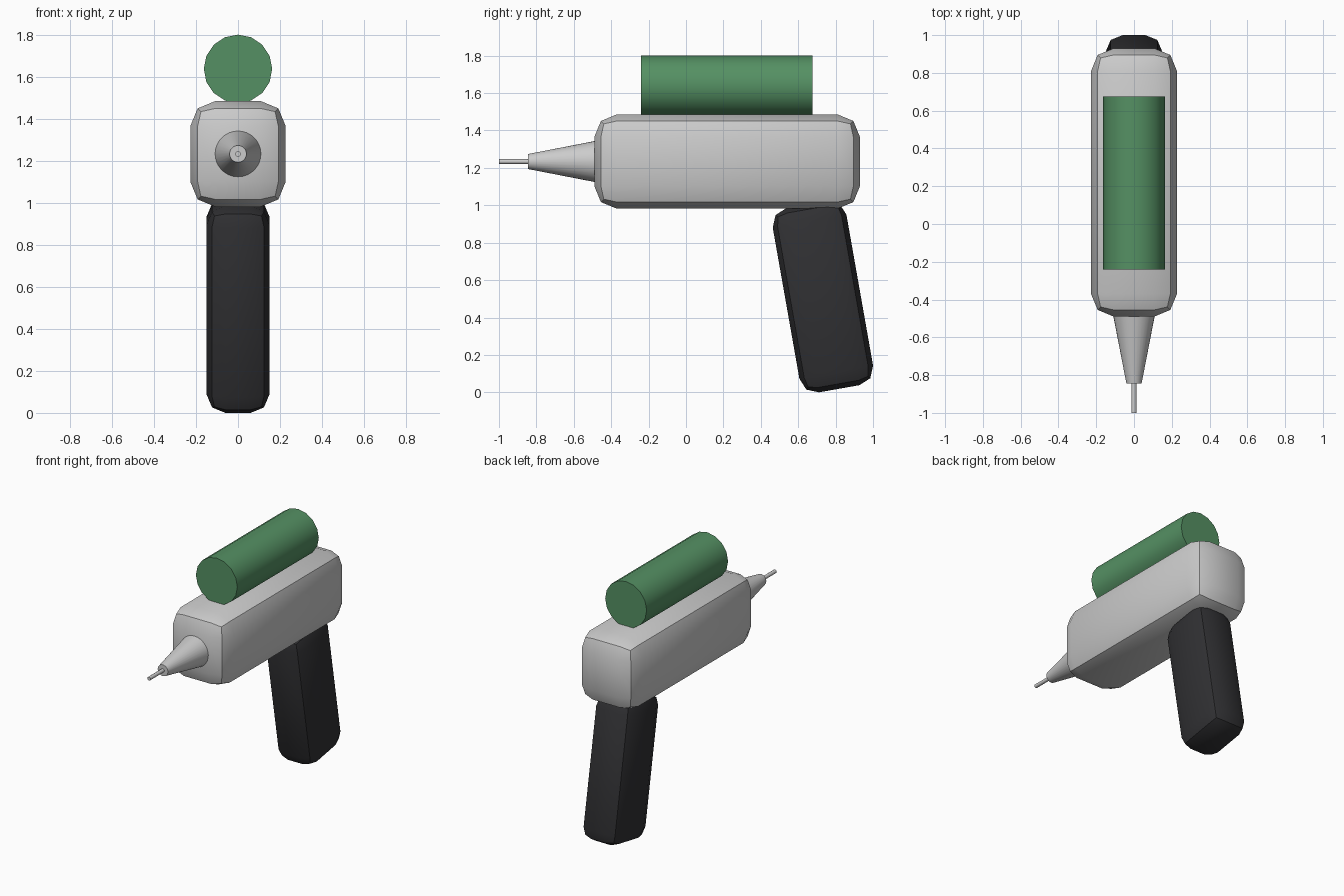
import bpy
from math import radians, pi

if "Cube" in bpy.data.objects:
    bpy.data.objects.remove(bpy.data.objects["Cube"])


def material(name, rgb):
    m = bpy.data.materials.new(name)
    m.diffuse_color = (*rgb, 1)
    m.use_nodes = True
    m.node_tree.nodes["Principled BSDF"].inputs["Base Color"].default_value = m.diffuse_color
    return m


def finish(ob, name, mat=None):
    ob.name = name
    if mat:
        ob.data.materials.append(mat)
    bpy.ops.object.shade_smooth_by_angle(angle=radians(30))
    return ob


def rounded_box(name, size, loc, bevel, tilt=0, mat=None):
    bpy.ops.mesh.primitive_cube_add(size=1, location=loc)
    ob = bpy.context.object
    ob.scale = size
    bpy.ops.object.transform_apply(location=False, rotation=False, scale=True)
    mod = ob.modifiers.new("Bevel", 'BEVEL')
    mod.width = bevel
    mod.segments = 2
    bpy.ops.object.modifier_apply(modifier=mod.name)
    ob.rotation_euler.x = tilt
    return finish(ob, name, mat)


def lengthwise_cone(name, y_front, y_back, r_front, r_back, z, sides, mat=None):
    bpy.ops.mesh.primitive_cone_add(
        vertices=sides, radius1=r_back, radius2=r_front, depth=y_back - y_front,
        location=(0, (y_front + y_back) / 2, z), rotation=(pi / 2, 0, 0))
    return finish(bpy.context.object, name, mat)


green = material("green", (0.09, 0.28, 0.125))
black = material("black", (0.03, 0.03, 0.033))
AXIS = 1.234

# Main housing and tilted grip
rounded_box("body", (0.455, 1.42, 0.504), (0, 0.22, AXIS), 0.12)
rounded_box("handle", (0.30, 0.40, 1.0), (0, 0.732, 0.5115), 0.09,
            tilt=radians(10), mat=black)

# Tapered nozzle and thin needle
lengthwise_cone("nozzle", -0.845, -0.47, 0.04, 0.113, AXIS, 32)
lengthwise_cone("needle", -1.0, -0.82, 0.013, 0.013, AXIS, 16)

# Canister resting on top
lengthwise_cone("canister", -0.24, 0.675, 0.163, 0.163, 1.639, 16, mat=green)
